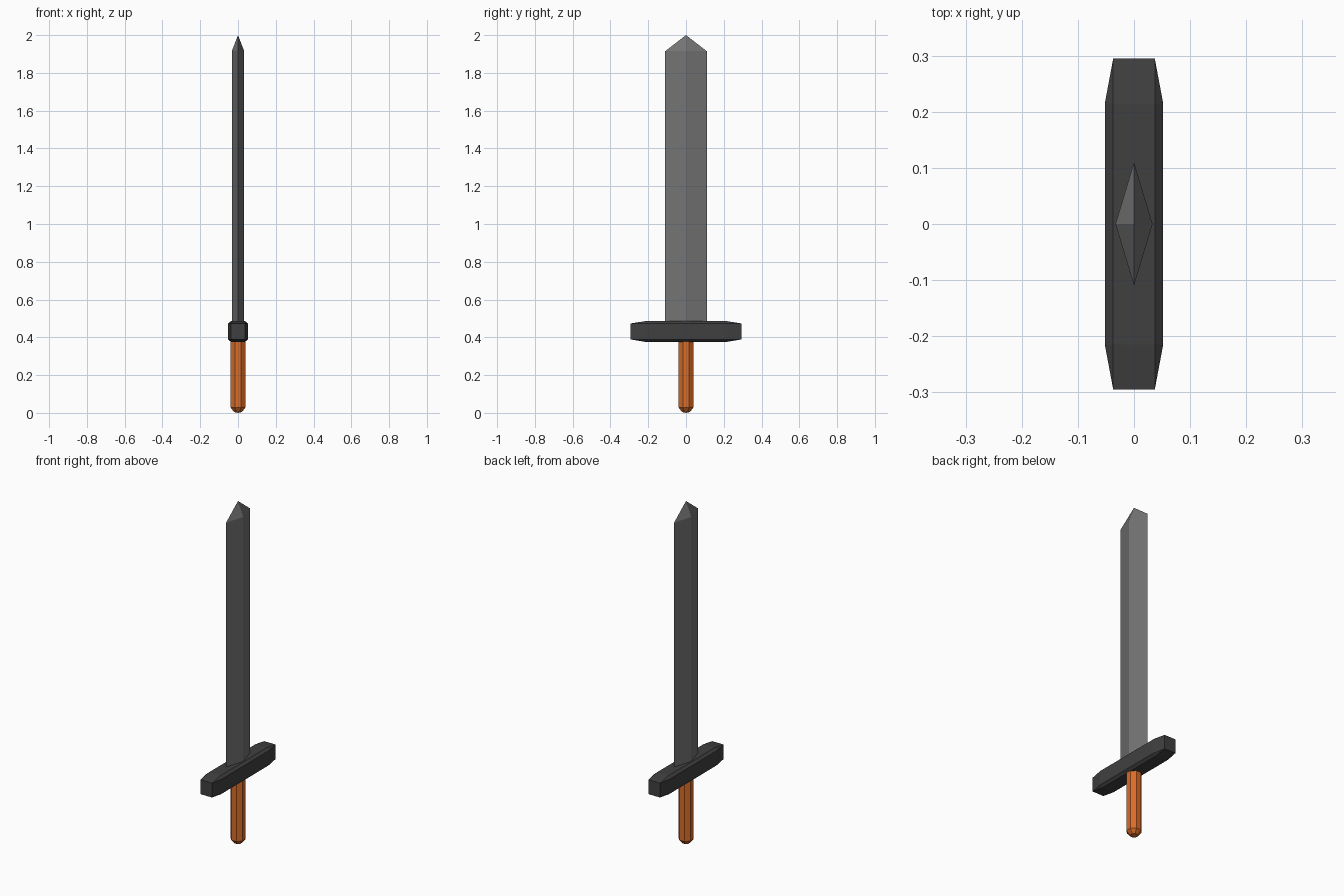
import bpy, bmesh
from math import pi, cos, sin

old = bpy.data.objects.get("Cube")
if old:
    bpy.data.objects.remove(old)


def material(name, rgb):
    m = bpy.data.materials.new(name)
    m.use_nodes = True
    color = (*rgb, 1)
    m.diffuse_color = color
    m.node_tree.nodes["Principled BSDF"].inputs["Base Color"].default_value = color
    return m


def hull(name, points, mat):
    """Flat-shaded convex solid around the given points."""
    bm = bmesh.new()
    for p in points:
        bm.verts.new(p)
    bmesh.ops.convex_hull(bm, input=bm.verts)
    bmesh.ops.dissolve_limit(bm, angle_limit=0.01, verts=bm.verts, edges=bm.edges)
    bmesh.ops.recalc_face_normals(bm, faces=bm.faces)
    mesh = bpy.data.meshes.new(name)
    bm.to_mesh(mesh)
    bm.free()
    mesh.materials.append(mat)
    obj = bpy.data.objects.new(name, mesh)
    bpy.context.collection.objects.link(obj)
    return obj


def ring(sides, rx, ry, z, turn=0.0):
    step = 2 * pi / sides
    return [(rx * cos(step * (i + turn)), ry * sin(step * (i + turn)), z)
            for i in range(sides)]


steel = material("grey steel", (0.175, 0.175, 0.175))
iron = material("dark iron", (0.051, 0.051, 0.051))
wood = material("orange wood", (0.70, 0.15, 0.022))

# Blade: diamond section with a short point
hull("blade", ring(4, 0.033, 0.11, 0.47) + ring(4, 0.033, 0.11, 1.915)
     + [(0, 0, 2.0)], steel)

# Crossguard: box with every edge chamfered, long chamfers toward the ends
mid_z = 0.431
guard = []
for sx in (-1, 1):
    for sy in (-1, 1):
        for sz in (-1, 1):
            for x, y, z in ((0.052, 0.215, 0.042), (0.037, 0.295, 0.042),
                            (0.037, 0.215, 0.055)):
                guard.append((sx * x, sy * y, mid_z + sz * z))
hull("crossguard", guard, iron)

# Grip: octagonal rod with a chamfered, slightly pointed foot
hull("grip", ring(8, 0.042, 0.042, 0.39, 0.5) + ring(8, 0.042, 0.042, 0.028, 0.5)
     + ring(8, 0.022, 0.022, 0.004, 0.5) + [(0, 0, 0)], wood)
